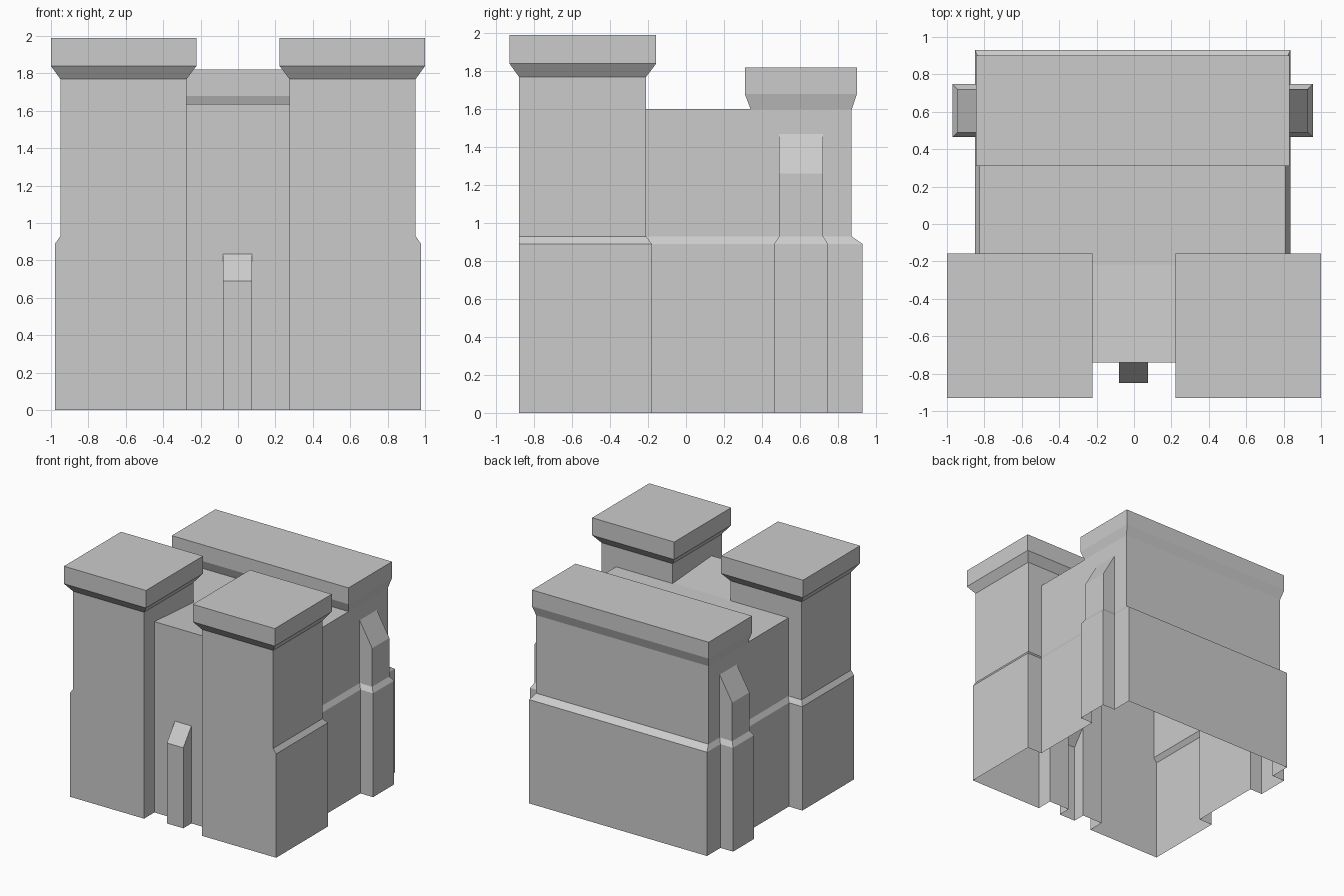
import bpy
import bmesh

cube = bpy.data.objects.get("Cube")
if cube:
    bpy.data.objects.remove(cube)

stone = bpy.data.materials.new("grey_stone")
GREY = (0.6, 0.6, 0.6, 1)
stone.diffuse_color = GREY
stone.use_nodes = True
stone.node_tree.nodes["Principled BSDF"].inputs["Base Color"].default_value = GREY


def stack(name, rings, mirror=False):
    """Closed solid lofted through rectangles (x0, x1, y0, y1, z), bottom to top."""
    bm = bmesh.new()
    loops = []
    for x0, x1, y0, y1, z in rings:
        corners = [(x0, y0), (x1, y0), (x1, y1), (x0, y1)]
        loops.append([bm.verts.new((-x if mirror else x, y, z)) for x, y in corners])
    bm.faces.new(loops[0])
    bm.faces.new(loops[-1])
    for low, high in zip(loops, loops[1:]):
        for i in range(4):
            j = (i + 1) % 4
            bm.faces.new((low[i], low[j], high[j], high[i]))
    bmesh.ops.recalc_face_normals(bm, faces=bm.faces)
    mesh = bpy.data.meshes.new(name)
    bm.to_mesh(mesh)
    bm.free()
    mesh.materials.append(stone)
    obj = bpy.data.objects.new(name, mesh)
    bpy.context.scene.collection.objects.link(obj)
    return obj


LEDGE, SHAFT = 0.89, 0.93   # bottom and top of the sloping ledge
SHIFT = -0.007              # the hall sits slightly off centre


def hall_ring(half, y0, y1, z):
    return (SHIFT - half, SHIFT + half, y0, y1, z)


# Main hall with a sloping ledge
hall = stack("fortress_shell", [
    hall_ring(0.843, -0.4, 0.93, 0),
    hall_ring(0.843, -0.4, 0.93, LEDGE),
    hall_ring(0.818, -0.4, 0.873, SHAFT),
    hall_ring(0.818, -0.4, 0.873, 1.60)])

parts = []

# Flared parapet along the rear
parts.append(stack("rear_parapet", [
    hall_ring(0.808, 0.355, 0.86, 1.56),
    hall_ring(0.838, 0.31, 0.90, 1.68),
    hall_ring(0.838, 0.31, 0.90, 1.82)]))

# Gate wall between the towers, its top falling gently to the hall roof
gate = stack("gate_wall", [(-0.5, 0.5, -0.74, -0.1, 0), (-0.5, 0.5, -0.74, -0.1, 1.636)])
for v in gate.data.vertices:
    if v.co.z > 1 and v.co.y > -0.5:
        v.co.z = 1.592
parts.append(gate)

# Small buttress at the gate, with a sloping top
parts.append(stack("gate_buttress", [
    (-0.08, 0.076, -0.85, -0.6, 0),
    (-0.08, 0.076, -0.85, -0.6, 0.69),
    (-0.08, 0.076, -0.70, -0.6, 0.888)]))

for side, mirror in (("left", False), ("right", True)):
    # Corner tower with ledge, shaft and flared cap
    parts.append(stack(side + "_tower", [
        (0.275, 0.978, -0.88, -0.18, 0),
        (0.275, 0.978, -0.88, -0.18, LEDGE),
        (0.275, 0.95, -0.88, -0.21, SHAFT),
        (0.275, 0.95, -0.88, -0.21, 1.77),
        (0.222, 1.0, -0.93, -0.157, 1.84),
        (0.222, 1.0, -0.93, -0.157, 1.99)], mirror))
    # Side buttress, leaning back into the wall at its top
    out = -SHIFT if mirror else SHIFT
    parts.append(stack(side + "_buttress", [
        (0.7, 0.963 + out, 0.465, 0.748, 0),
        (0.7, 0.963 + out, 0.465, 0.748, LEDGE),
        (0.7, 0.937 + out, 0.49, 0.722, SHAFT),
        (0.7, 0.937 + out, 0.49, 0.722, 1.26),
        (0.7, 0.80 + out, 0.49, 0.722, 1.50)], mirror))

# Join all parts into one continuous shell
for part in parts:
    mod = hall.modifiers.new(part.name, "BOOLEAN")
    mod.operation = "UNION"
    mod.solver = "EXACT"
    mod.object = part
graph = bpy.context.evaluated_depsgraph_get()
joined = bpy.data.meshes.new_from_object(hall.evaluated_get(graph))
hall.modifiers.clear()
hall.data = joined
for part in parts:
    bpy.data.objects.remove(part)

# Leave the underside open, since the building is hollow
bm = bmesh.new()
bm.from_mesh(joined)
floor = [f for f in bm.faces if all(v.co.z < 0.001 for v in f.verts)]
bmesh.ops.delete(bm, geom=floor, context="FACES")
bm.to_mesh(joined)
bm.free()
